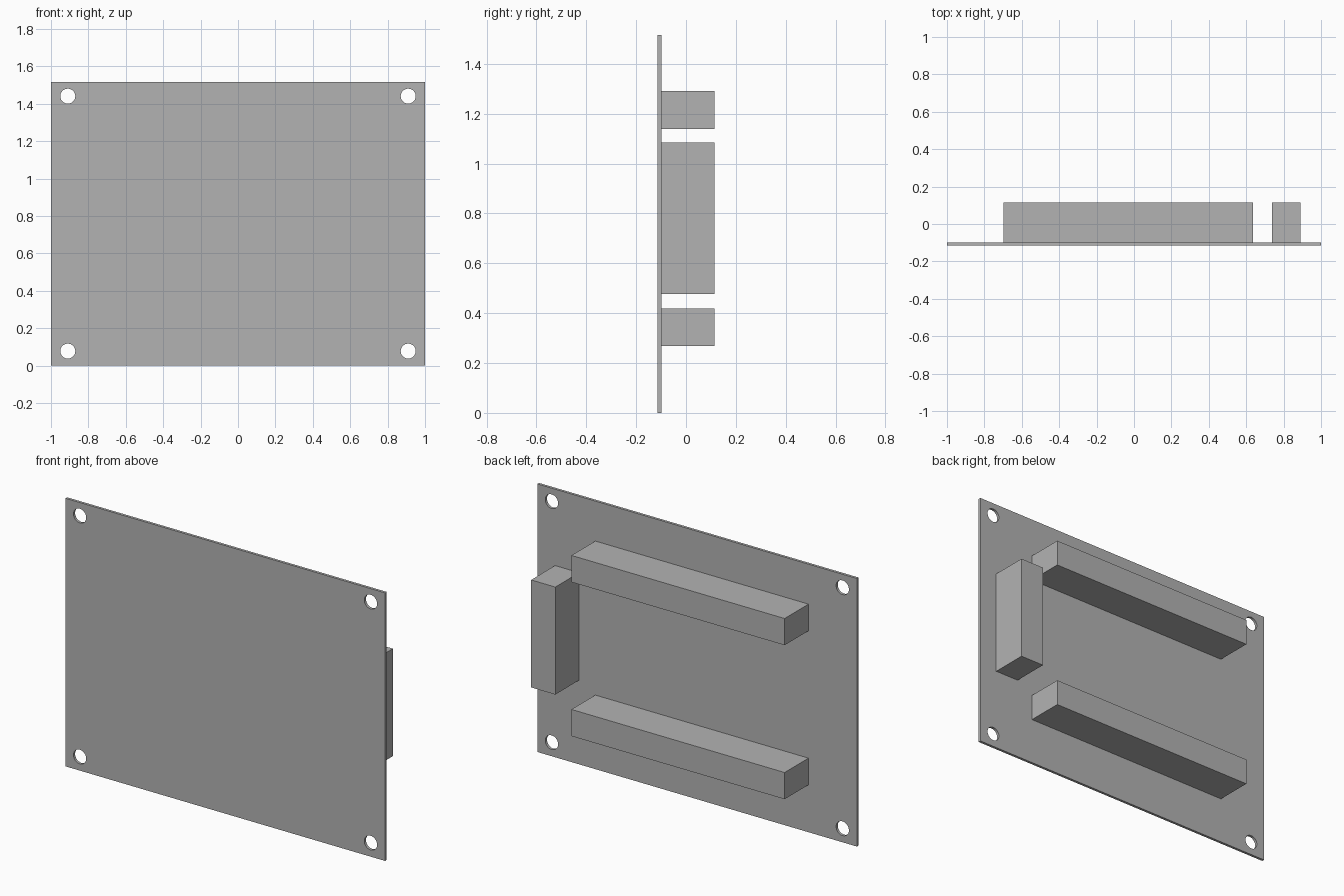
import bpy

if "Cube" in bpy.data.objects:
    bpy.data.objects.remove(bpy.data.objects["Cube"], do_unlink=True)

GREY = (0.45, 0.45, 0.45, 1.0)
mat = bpy.data.materials.new("plain grey")
mat.use_nodes = True
mat.diffuse_color = GREY
mat.node_tree.nodes["Principled BSDF"].inputs["Base Color"].default_value = GREY

BACK, FACE, FRONT = 0.114, -0.099, -0.114
HEIGHT = 1.516


def box(name, x, y, z):
    """Box spanning the given (low, high) ranges."""
    spans = (x, y, z)
    bpy.ops.mesh.primitive_cube_add(size=1, location=[(a + b) / 2 for a, b in spans])
    ob = bpy.context.object
    ob.name = name
    ob.scale = [b - a for a, b in spans]
    bpy.ops.object.transform_apply(location=False, rotation=False, scale=True)
    ob.data.materials.append(mat)
    return ob


# Thin upright board
board = box("board", (-1, 1), (FRONT, FACE), (0, HEIGHT))

# Mounting holes in the four corners
for x in (-0.91, 0.91):
    for z in (0.078, HEIGHT - 0.075):
        bpy.ops.mesh.primitive_cylinder_add(
            vertices=48, radius=0.04, depth=0.2,
            location=(x, FRONT, z), rotation=(1.5708, 0, 0))
        cutter = bpy.context.object
        cutter.hide_render = True
        cut = board.modifiers.new("mounting hole", "BOOLEAN")
        cut.operation = "DIFFERENCE"
        cut.solver = "EXACT"
        cut.object = cutter
        bpy.context.view_layer.objects.active = board
        bpy.ops.object.modifier_apply(modifier=cut.name)
        bpy.data.objects.remove(cutter, do_unlink=True)

# Two long connectors and one short upright connector on the back
for name, z in (("lower_connector", 0.268), ("upper_connector", 1.139)):
    box(name, (-0.697, 0.637), (FACE, BACK), (z, z + 0.151))
box("side_connector", (0.738, 0.889), (FACE, BACK), (0.476, 1.084))

# Smooth hole walls with sharp edges elsewhere
bpy.ops.object.select_all(action="DESELECT")
board.select_set(True)
bpy.context.view_layer.objects.active = board
bpy.ops.object.shade_smooth_by_angle()
